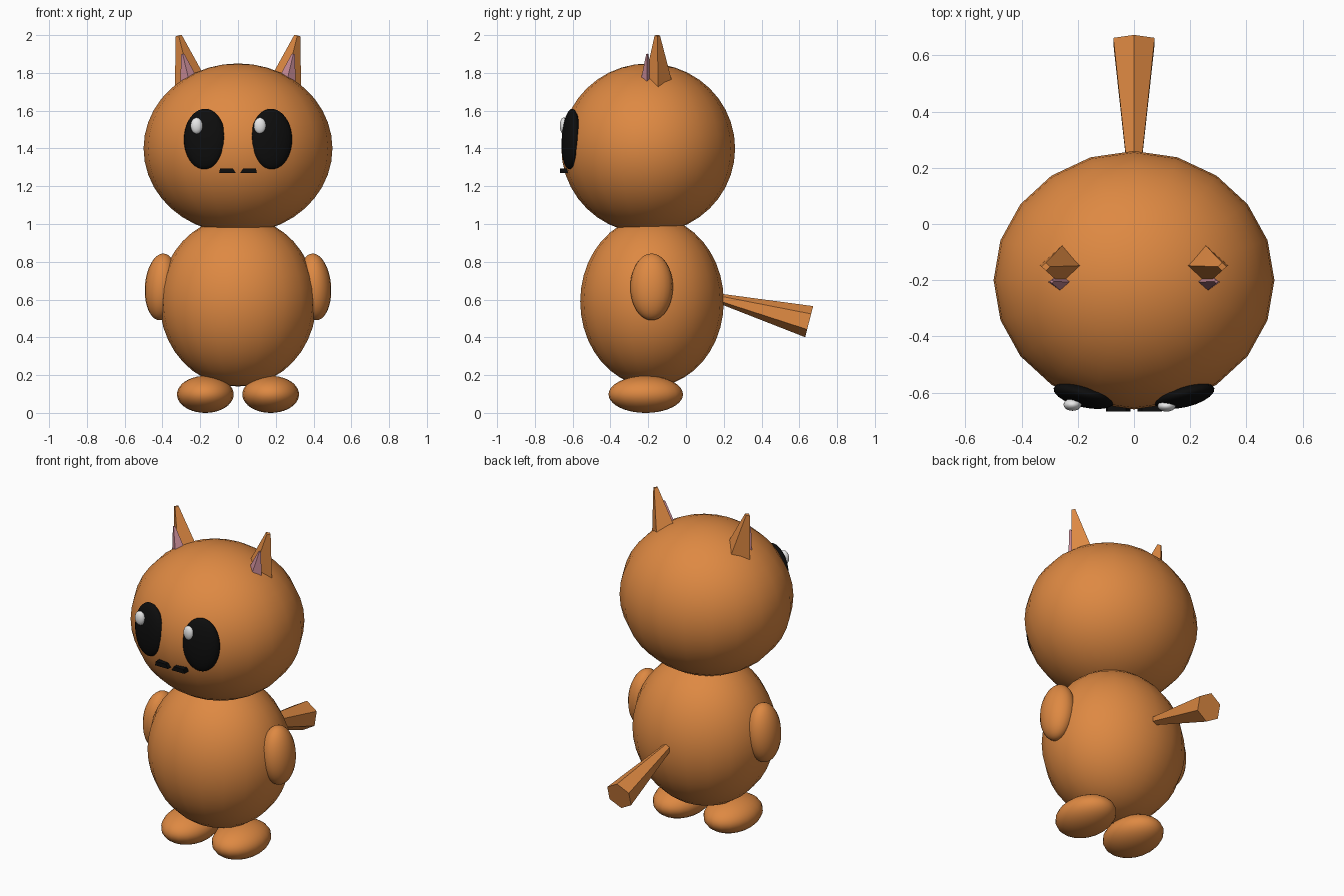
import bpy
import bmesh
from math import radians
from mathutils import Matrix, Vector

cube = bpy.data.objects.get("Cube")
if cube:
    bpy.data.objects.remove(cube, do_unlink=True)


def material(name, rgb):
    mat = bpy.data.materials.new(name)
    mat.use_nodes = True
    color = (*rgb, 1)
    mat.diffuse_color = color
    mat.node_tree.nodes["Principled BSDF"].inputs["Base Color"].default_value = color
    return mat


orange = material("orange fur", (0.73, 0.25, 0.055))
pink = material("pink inner ear", (0.56, 0.25, 0.30))
black = material("black", (0.004, 0.004, 0.004))
white = material("white", (0.85, 0.85, 0.85))


def finish(bm, name, mat, smooth=False):
    bmesh.ops.recalc_face_normals(bm, faces=bm.faces[:])
    mesh = bpy.data.meshes.new(name)
    bm.to_mesh(mesh)
    bm.free()
    mesh.materials.append(mat)
    for poly in mesh.polygons:
        poly.use_smooth = smooth
    obj = bpy.data.objects.new(name, mesh)
    bpy.context.collection.objects.link(obj)
    return obj


def ellipsoid(name, mat, center, radii, rotation=(0, 0, 0), segments=20, rings=20):
    bm = bmesh.new()
    bmesh.ops.create_uvsphere(bm, u_segments=segments, v_segments=rings, radius=1)
    bmesh.ops.scale(bm, vec=radii, verts=bm.verts)
    obj = finish(bm, name, mat, True)
    obj.location = center
    obj.rotation_euler = [radians(a) for a in rotation]
    return obj


def frustum(name, mat, start, end, r_start, r_end, sides, squash=1.0, turn=0):
    """Flat-sided tapered bar between two points."""
    start, end = Vector(start), Vector(end)
    axis = end - start
    bm = bmesh.new()
    bmesh.ops.create_cone(bm, cap_ends=True, segments=sides, radius1=r_start,
                          radius2=r_end, depth=axis.length)
    bmesh.ops.rotate(bm, verts=bm.verts, matrix=Matrix.Rotation(radians(turn), 3, 'Z'))
    bmesh.ops.scale(bm, vec=(1, squash, 1), verts=bm.verts)
    # swing the z axis onto the bar direction
    swing = Vector((0, 0, 1)).rotation_difference(axis).to_matrix()
    bmesh.ops.rotate(bm, verts=bm.verts, matrix=swing)
    bmesh.ops.translate(bm, verts=bm.verts, vec=(start + end) / 2)
    return finish(bm, name, mat)


def mouth_piece(name, side):
    """Small bar with a slanted inner end."""
    bm = bmesh.new()
    outline = [(0.012, 1.27), (0.1, 1.27), (0.095, 1.295), (0.028, 1.295)]
    face = bm.faces.new([bm.verts.new((side * x, -0.667, z)) for x, z in outline])
    extruded = bmesh.ops.extrude_face_region(bm, geom=[face])["geom"]
    verts = [v for v in extruded if isinstance(v, bmesh.types.BMVert)]
    bmesh.ops.translate(bm, verts=verts, vec=(0, 0.045, 0))
    return finish(bm, name, black)


# Head and body
ellipsoid("head", orange, (0, -0.2, 1.4), (0.5, 0.46, 0.45))
ellipsoid("body", orange, (0, -0.18, 0.59), (0.415, 0.38, 0.45))

# Paired parts
for label, s in (("left", 1), ("right", -1)):
    ellipsoid(label + "_arm", orange, (s * 0.405, -0.182, 0.667),
              (0.088, 0.113, 0.177), (0, s * -4, 0))
    ellipsoid(label + "_foot", orange, (s * 0.173, -0.213, 0.098),
              (0.15, 0.197, 0.098))
    frustum(label + "_ear", orange, (s * 0.22, -0.145, 1.62),
            (s * 0.314, -0.152, 1.998), 0.12, 0.016, 4, 0.88)
    frustum(label + "_inner_ear", pink, (s * 0.25, -0.207, 1.72),
            (s * 0.293, -0.205, 1.9), 0.058, 0.008, 4, 0.7)
    ellipsoid(label + "_eye", black, (s * 0.177, -0.61, 1.45),
              (0.112, 0.042, 0.16), (-3, 0, s * 13))
    mouth_piece(label + "_mouth", s)

# Eye highlights sit on the same side of both eyes
ellipsoid("left_eye_highlight", white, (0.116, -0.648, 1.52), (0.032, 0.02, 0.043))
ellipsoid("right_eye_highlight", white, (-0.219, -0.643, 1.52), (0.032, 0.022, 0.043))

# Tail widening toward its end
frustum("tail", orange, (0, 0.13, 0.618), (0, 0.652, 0.483), 0.02, 0.085, 6, turn=0)
